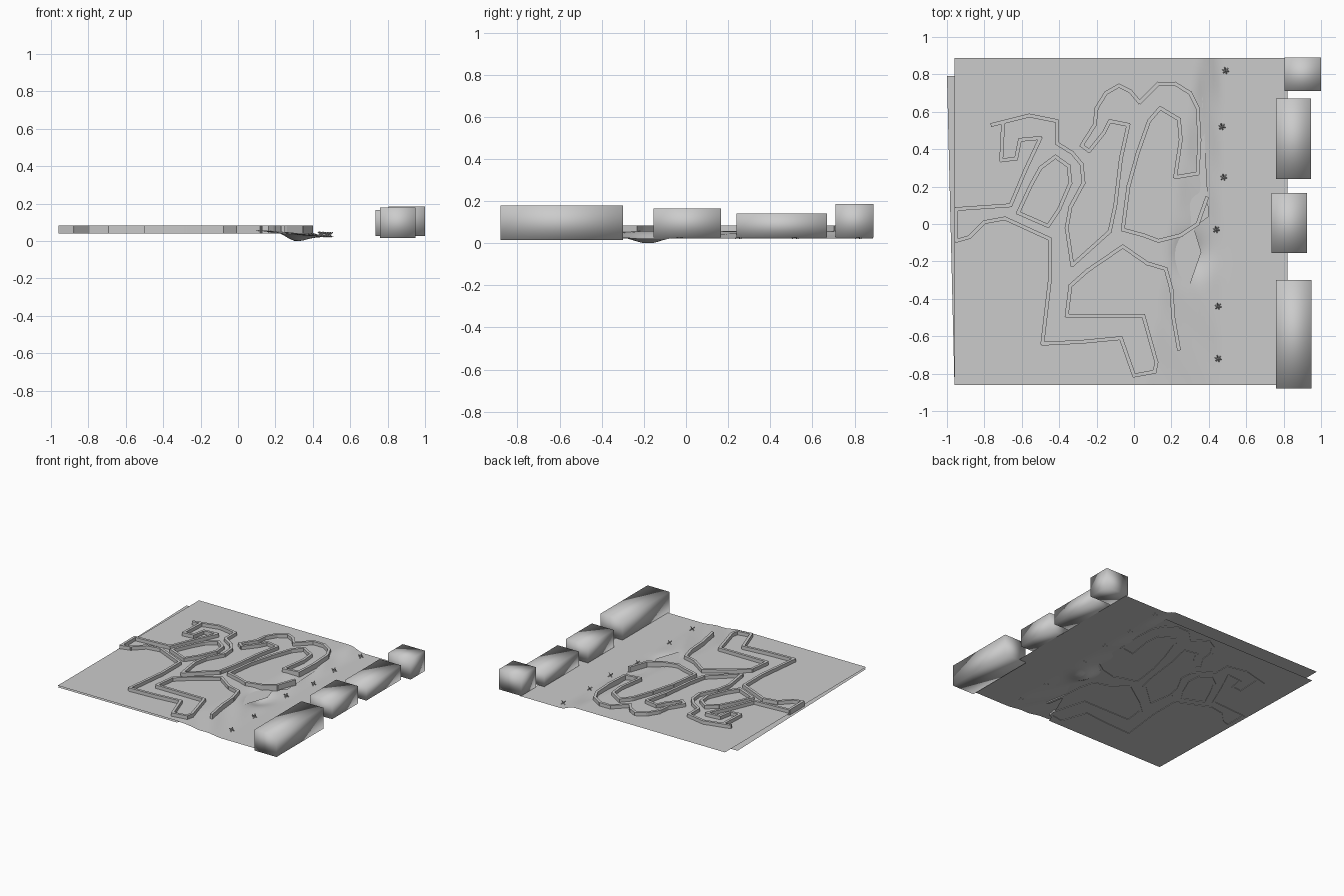
import bpy
import bmesh
import math
from mathutils import Matrix, Vector

cube = bpy.data.objects.get("Cube")
if cube:
    bpy.data.objects.remove(cube, do_unlink=True)

grey = bpy.data.materials.new("stone_grey")
grey.use_nodes = True
grey.diffuse_color = (0.6, 0.6, 0.6, 1)
grey.node_tree.nodes["Principled BSDF"].inputs["Base Color"].default_value = grey.diffuse_color

GROUND_TOP, BEACH, SHEET = 0.057, 0.023, 0.043
WALL_LOW, WALL_HIGH, WALL_WIDTH = 0.039, 0.084, 0.02


def finish(bm, name, smooth=False):
    """Turn a bmesh into a named, coloured object."""
    mesh = bpy.data.meshes.new(name)
    bm.to_mesh(mesh)
    bm.free()
    mesh.materials.append(grey)
    for face in mesh.polygons:
        face.use_smooth = smooth
    obj = bpy.data.objects.new(name, mesh)
    bpy.context.collection.objects.link(obj)
    return obj


def add_box(bm, centre, size, rotation=Matrix.Identity(4)):
    matrix = Matrix.Translation(centre) @ rotation @ Matrix.Diagonal((*size, 1))
    bmesh.ops.create_cube(bm, size=1, matrix=matrix)


def ground_height(x, y):
    """Plateau, slope down to the beach, and a gully in the slope."""
    edge = 0.21 + 0.16 * y
    fall = min(max((x - edge) / (0.46 - edge), 0), 1)
    z = GROUND_TOP + (BEACH - GROUND_TOP) * fall
    gully = math.exp(-((x - 0.32) / 0.08) ** 2 - ((y + 0.17) / 0.1) ** 2)
    ripple = math.sin(30 * x + 18 * y) * 0.004 * math.sin(math.pi * fall)
    return max(z - 0.042 * gully + ripple, 0)


# Ground with a smooth shore
bm = bmesh.new()
bmesh.ops.create_grid(bm, x_segments=72, y_segments=72, size=1)
for v in bm.verts:
    x, y = -0.07 + 0.89 * v.co.x, 0.013 + 0.875 * v.co.y
    v.co = (x, y, ground_height(x, y))
lowest = min(v.co.z for v in bm.verts)
for v in bm.verts:
    if v.co.z == lowest:
        v.co.z = 0
finish(bm, "ground", smooth=True)

# Thin sheet lying just under the plateau
sheet_outline = [(-1, .79), (-.96, -.86), (.07, -.86), (.29, -.35), (.36, -.15),
                 (.32, -.02), (.4, .04), (.36, .79)]
bm = bmesh.new()
bm.faces.new([bm.verts.new((x, y, SHEET)) for x, y in sheet_outline])
finish(bm, "lower_sheet")


def build_wall(name, points, closed=False):
    """A low wall made of one straight block per stretch."""
    bm = bmesh.new()
    ends = points[1:] + points[:1] if closed else points[1:]
    for start, end in zip(points, ends):
        a, b = Vector(start), Vector(end)
        run = b - a
        middle = (a + b) / 2
        turn = Matrix.Rotation(math.atan2(run.y, run.x), 4, "Z")
        add_box(bm, (middle.x, middle.y, (WALL_LOW + WALL_HIGH) / 2),
                (run.length + WALL_WIDTH * 0.6, WALL_WIDTH, WALL_HIGH - WALL_LOW), turn)
    finish(bm, name)


# Long winding walls
build_wall("north_west_wall", [
    (-.76, .53), (-.56, .58), (-.41, .55), (-.41, .43), (-.33, .38), (-.28, .32),
    (-.27, .22), (-.34, .09), (-.36, -.02), (-.33, -.22), (-.13, -.04), (-.1, .1),
    (-.07, .35), (-.03, .53), (-.13, .55), (-.16, .49), (-.24, .39), (-.28, .42),
    (-.21, .53), (-.2, .62), (-.15, .7), (-.08, .74), (-.02, .71), (.03, .65)])
build_wall("north_wall", [
    (.03, .65), (.13, .75), (.22, .75), (.3, .7), (.34, .62), (.35, .45), (.34, .27),
    (.22, .25), (.25, .45), (.24, .56), (.14, .62), (.08, .55), (.02, .38),
    (-.03, .2), (-.06, -.03), (.05, -.06), (.13, -.09), (.25, -.06), (.34, 0), (.39, .14)])
build_wall("west_wall", [
    (-.7, .54), (-.71, .34), (-.63, .35), (-.61, .45), (-.5, .46), (-.58, .29),
    (-.66, .1), (-.95, .08), (-.95, -.09), (-.88, -.07), (-.8, .01), (-.69, .03),
    (-.45, -.08), (-.45, -.3), (-.49, -.64), (-.28, -.63), (-.07, -.61)])
build_wall("south_wall", [
    (-.07, -.61), (0, -.81), (.11, -.79), (.12, -.74), (.05, -.49), (-.36, -.49),
    (-.34, -.33), (-.25, -.25), (-.06, -.12), (.07, -.21), (.17, -.24), (.2, -.35),
    (.21, -.5), (.24, -.67)])
build_wall("island_wall", [
    (-.62, .06), (-.55, .21), (-.5, .3), (-.42, .36), (-.35, .31), (-.34, .22),
    (-.4, .08), (-.46, -.01)], closed=True)


def build_obstacle(name, x, y):
    """Three crossed bars standing on the beach."""
    bm = bmesh.new()
    tilt = Matrix.Rotation(math.acos(1 / math.sqrt(3)), 4, (1, -1, 0))
    for axis in range(3):
        size = [0.005] * 3
        size[axis] = 0.042
        add_box(bm, (x, y, ground_height(x, y) + 0.011), size, tilt)
    finish(bm, name)


# Row of beach obstacles
for i, (x, y) in enumerate([(.49, .82), (.47, .52), (.48, .25), (.44, -.03),
                            (.45, -.44), (.45, -.72)]):
    build_obstacle(f"beach_obstacle_{i + 1}", x, y)


def build_block(name, x, y, z):
    """Box from its lowest and highest value on each axis, softly shaded."""
    bm = bmesh.new()
    spans = (x, y, z)
    add_box(bm, [sum(s) / 2 for s in spans], [s[1] - s[0] for s in spans])
    finish(bm, name, smooth=True)


# Large blocks along the far edge of the beach
build_block("south_block", (.76, .95), (-.88, -.3), (.015, .18))
build_block("middle_block", (.735, .925), (-.155, .165), (.028, .165))
build_block("north_block", (.76, .945), (.24, .67), (.028, .14))
build_block("corner_block", (.805, 1), (.71, .89), (.028, .185))
